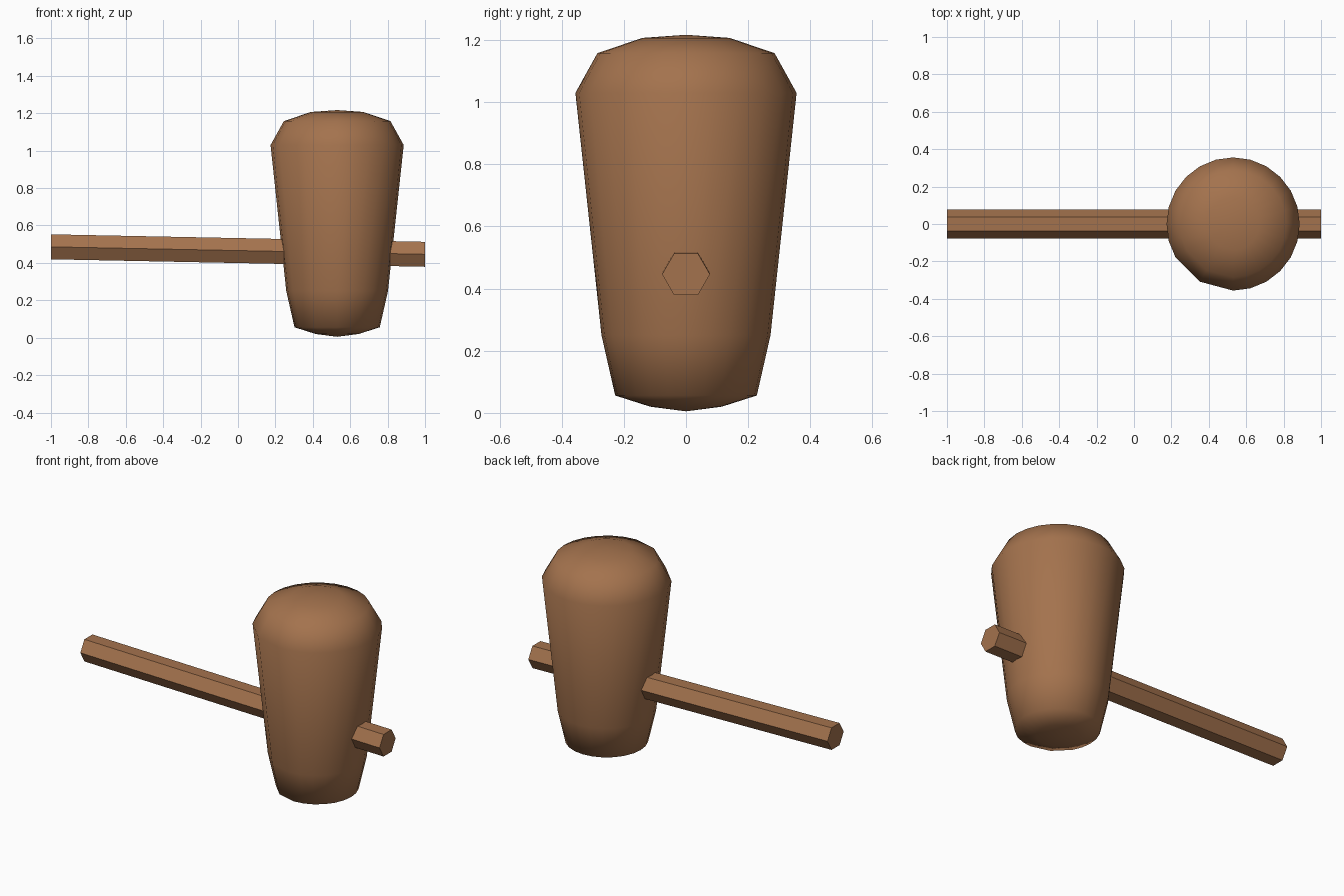
import bpy, bmesh, math
from mathutils import Vector

if "Cube" in bpy.data.objects:
    bpy.data.objects.remove(bpy.data.objects["Cube"])

wood = bpy.data.materials.new("brown wood")
wood.diffuse_color = (0.37, 0.17, 0.075, 1)
wood.use_nodes = True
wood.node_tree.nodes["Principled BSDF"].inputs["Base Color"].default_value = wood.diffuse_color


def finish(name, bm, smooth):
    bmesh.ops.recalc_face_normals(bm, faces=bm.faces)
    for f in bm.faces:
        f.smooth = smooth
    mesh = bpy.data.meshes.new(name)
    bm.to_mesh(mesh)
    bm.free()
    mesh.materials.append(wood)
    obj = bpy.data.objects.new(name, mesh)
    bpy.context.collection.objects.link(obj)
    return obj


def loft(name, rings, smooth, tips=None):
    """Skin a list of point rings; close ends with tip points or flat caps."""
    bm = bmesh.new()
    loops = [[bm.verts.new(p) for p in ring] for ring in rings]
    n = len(loops[0])
    for a, b in zip(loops, loops[1:]):
        for i in range(n):
            j = (i + 1) % n
            bm.faces.new((a[i], a[j], b[j], b[i]))
    for k, end in enumerate((loops[0], loops[-1])):
        if tips:
            tip = bm.verts.new(tips[k])
            for i in range(n):
                bm.faces.new((end[i], end[(i + 1) % n], tip))
        else:
            bm.faces.new(end)
    return finish(name, bm, smooth)


# Mallet head: turned profile (radius, height), with one coarser stretch of sides
CX = 0.53
profile = [(0.115, 0.02), (0.228, 0.056), (0.272, 0.25),
           (0.356, 1.03), (0.285, 1.158), (0.14, 1.207)]
angles = [math.radians(a) for a in range(0, 360, 15) if a not in (225, 255)]
rings = [[Vector((CX + r * math.cos(a), r * math.sin(a), z)) for a in angles]
         for r, z in profile]
loft("mallet_head", rings, True, tips=[(CX, 0, 0.005), (CX, 0, 1.217)])

# Handle: six-sided bar, tilting slightly down to the right
handle = [[Vector((x, 0.077 * math.cos(math.radians(60 * i)),
                   z + 0.077 * math.sin(math.radians(60 * i)))) for i in range(6)]
          for x, z in ((-1, 0.486), (1, 0.446))]
loft("handle", handle, False)
